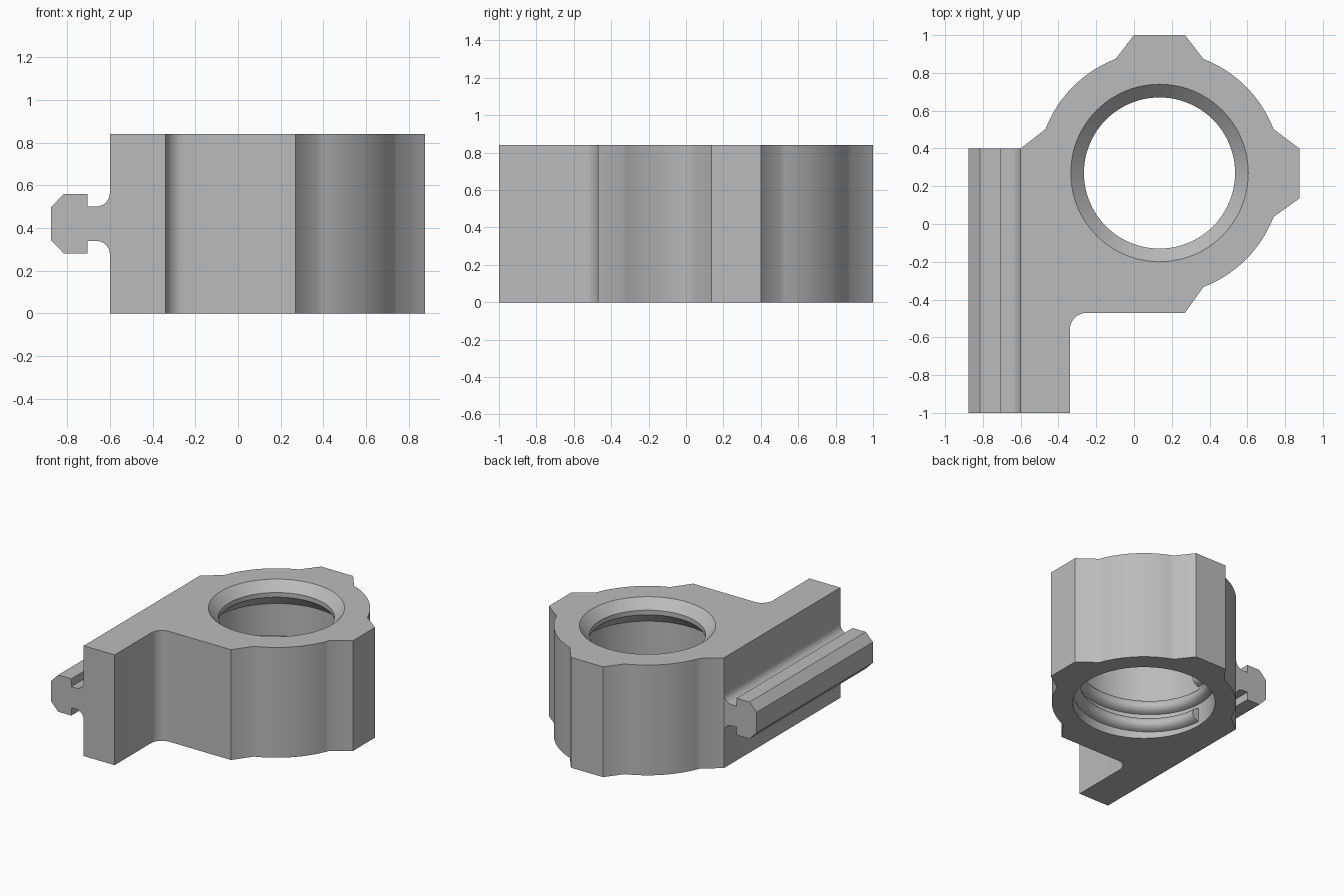
import bpy, bmesh
from math import sin, cos, pi, radians, atan2, hypot
from mathutils import Vector

cube = bpy.data.objects.get("Cube")
if cube:
    bpy.data.objects.remove(cube, do_unlink=True)

H = 0.84                      # body height
CX, CY = 0.135, 0.27          # bore centre

grey = bpy.data.materials.new("plain grey")
grey.use_nodes = True
grey.diffuse_color = (0.5, 0.5, 0.5, 1)
grey.node_tree.nodes["Principled BSDF"].inputs["Base Color"].default_value = (0.5, 0.5, 0.5, 1)


def finish(name, bm):
    bmesh.ops.recalc_face_normals(bm, faces=bm.faces)
    me = bpy.data.meshes.new(name)
    bm.to_mesh(me)
    bm.free()
    me.materials.append(grey)
    ob = bpy.data.objects.new(name, me)
    bpy.context.collection.objects.link(ob)
    return ob


def smooth(ob, angle=40):
    bpy.ops.object.select_all(action='DESELECT')
    ob.select_set(True)
    bpy.context.view_layer.objects.active = ob
    bpy.ops.object.shade_smooth_by_angle(angle=radians(angle))


def extrude(name, points, direction):
    bm = bmesh.new()
    face = bm.faces.new([bm.verts.new(p) for p in points])
    new = bmesh.ops.extrude_face_region(bm, geom=[face])["geom"]
    bmesh.ops.translate(bm, vec=direction, verts=[v for v in new if isinstance(v, bmesh.types.BMVert)])
    return finish(name, bm)


def arc(cx, cy, r, start, end, n):
    return [(cx + r * cos(a), cy + r * sin(a))
            for a in (radians(start + (end - start) * i / n) for i in range(n + 1))]


def body_arc(start, end):
    return arc(CX, CY, 0.647, start, end, 16)


# Body outline: round housing, lugs and mounting arm, anticlockwise
outline = [(-0.6, 0.4), (-0.6, -1), (-0.34, -1)]
outline += arc(-0.25, -0.56, 0.09, 180, 90, 8)
outline += [(0.27, -0.47)] + body_arc(-69, -21)
outline += [(0.875, 0.135), (0.875, 0.4)] + body_arc(21, 69)
outline += [(0.27, 1), (0, 1)] + body_arc(111, 159)
body = extrude("housing_body", [(x, y, 0) for x, y in outline], (0, 0, H))

# Bore: chamfered mouth, narrow lip, wider chamber open at the bottom
bore = [(0, 0.87), (0.5, 0.87), (0.4, 0.77), (0.4, 0.735), (0.5, 0.64), (0.5, -0.05), (0, -0.05)]
bm = bmesh.new()
verts = [bm.verts.new((CX + r, CY, z)) for r, z in bore]
edges = [bm.edges.new(pair) for pair in zip(verts, verts[1:])]
bmesh.ops.spin(bm, geom=verts + edges, cent=(CX, CY, 0), axis=(0, 0, 1), angle=2 * pi, steps=96)
bmesh.ops.remove_doubles(bm, verts=bm.verts, dist=1e-4)
cutter = finish("bore_cutter", bm)
cutter.hide_render = True
cut = body.modifiers.new("bore", 'BOOLEAN')
cut.operation = 'DIFFERENCE'
cut.solver = 'EXACT'
cut.object = cutter
bpy.context.view_layer.objects.active = body
bpy.ops.object.modifier_apply(modifier=cut.name)
bpy.data.objects.remove(cutter, do_unlink=True)
smooth(body)

# Internal thread: rounded ridge swept along a two-turn helix
section = [(0.51, -0.055)] + [(0.5 - 0.055 * cos(a), 0.05 * sin(a))
                             for a in (radians(-75 + 25 * i) for i in range(7))] + [(0.51, 0.055)]
bm = bmesh.new()
rings = []
STEPS = 144
for i in range(STEPS + 1):
    t = i / STEPS
    a = pi + 4 * pi * t
    z0 = 0.085 + 0.28 * t
    rings.append([bm.verts.new((CX + r * cos(a), CY + r * sin(a), z0 + z)) for r, z in section])
for lower, upper in zip(rings, rings[1:]):
    for j in range(len(section)):
        k = (j + 1) % len(section)
        bm.faces.new((lower[j], lower[k], upper[k], upper[j]))
bm.faces.new(rings[0])
bm.faces.new(rings[-1])
smooth(finish("inner_thread", bm))

# Side rail: T-shaped section with filleted neck, mirrored about its middle height
MID = 0.42
half = [(-0.59, 0.145)] + arc(-0.665, 0.145, 0.065, 0, -90, 8)
half += [(-0.705, 0.08), (-0.705, 0.14), (-0.815, 0.14), (-0.875, 0.078)]
section = half + [(x, -z) for x, z in reversed(half)]
rail = extrude("side_rail", [(x, -1, MID + z) for x, z in section], (0, 1.4, 0))
smooth(rail, 30)
